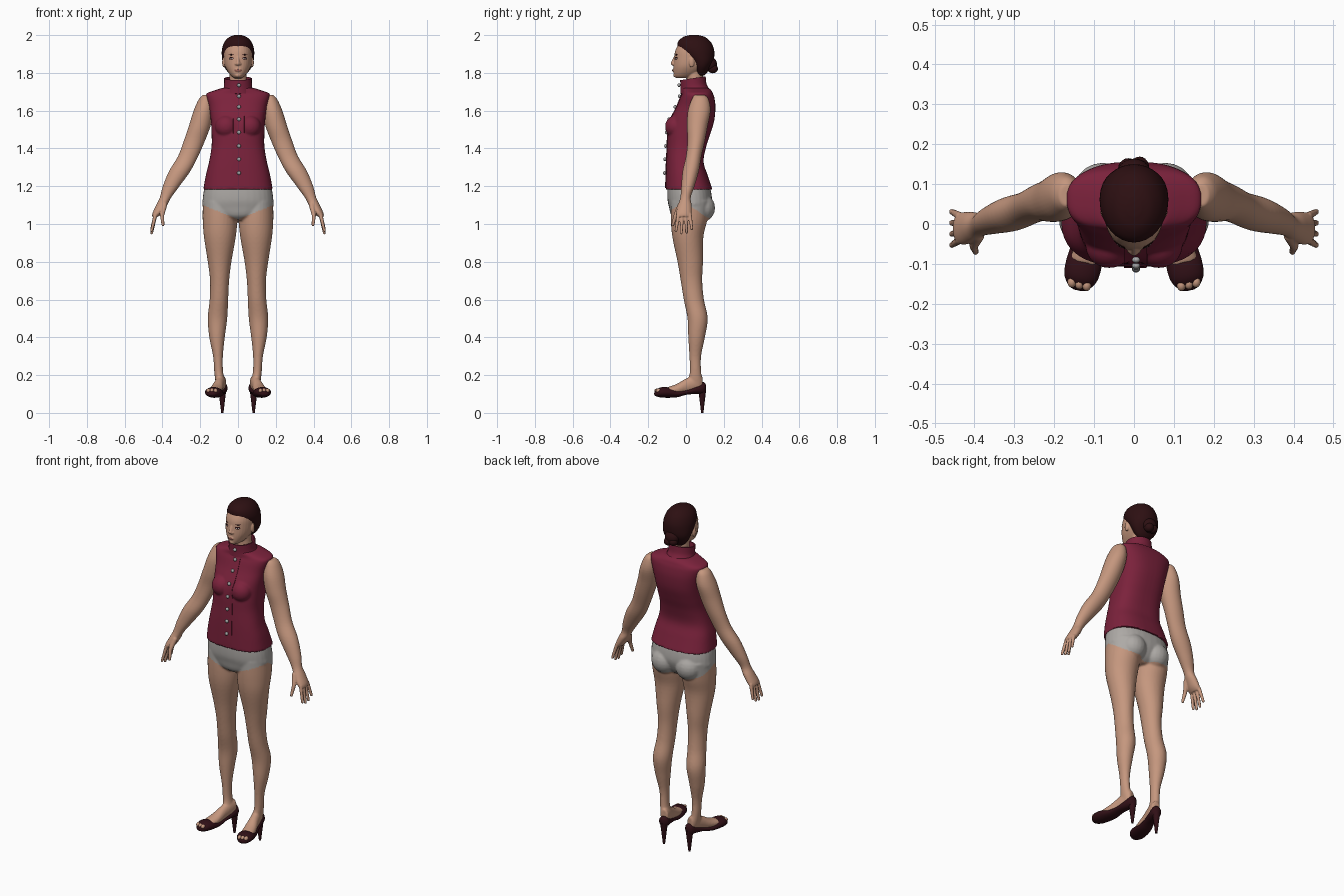
import bpy, bmesh, math
from mathutils import Vector, Matrix

if "Cube" in bpy.data.objects:
    bpy.data.objects.remove(bpy.data.objects["Cube"])


def material(name, r, g, b):
    mat = bpy.data.materials.new(name)
    mat.use_nodes = True
    mat.diffuse_color = (r, g, b, 1)
    shader = next(n for n in mat.node_tree.nodes if n.type == 'BSDF_PRINCIPLED')
    shader.inputs["Base Color"].default_value = (r, g, b, 1)
    shader.inputs["Roughness"].default_value = 0.7
    return mat


SKIN = material("skin", .56, .31, .21)
WINE = material("wine_red_cloth", .2, .016, .045)
HAIR = material("dark_brown_hair", .026, .005, .006)
LEATHER = material("dark_shoe_leather", .03, .005, .008)
GREY = material("grey_cloth", .42, .4, .38)
METAL = material("button_metal", .4, .4, .4)
WHITE = material("eye_white", .6, .55, .52)
LIP = material("lip", .4, .14, .11)


def sym(rings):
    """Rings (half width, low, high, position) centred on x = 0."""
    return [(-w, w, low, high, t) for w, low, high, t in rings]


def loft(bm, rings, power=2.0, sides=32, steps=5, along_y=False, matrix=Matrix(), caps=True):
    """Skin smoothly interpolated rings (x0, x1, low, high, position)."""
    keys = [Vector(r) for r in rings]
    smooth = []
    for i in range(len(keys) - 1):
        a, b, c, d = keys[max(i - 1, 0)], keys[i], keys[i + 1], keys[min(i + 2, len(keys) - 1)]
        for s in range(steps):
            t = s / steps
            smooth.append(b + (c - a) * (t / 2) + (a * 2 - b * 5 + c * 4 - d) * (t * t / 2)
                          + (b * 3 - a - c * 3 + d) * (t ** 3 / 2))
    smooth.append(keys[-1])
    loops = []
    for x0, x1, low, high, pos in smooth:
        loop = []
        for k in range(sides):
            angle = math.tau * k / sides
            c, s = math.cos(angle), math.sin(angle)
            u = (x0 + x1) / 2 + (x1 - x0) / 2 * math.copysign(abs(c) ** (2 / power), c)
            v = (low + high) / 2 + (high - low) / 2 * math.copysign(abs(s) ** (2 / power), s)
            point = Vector((u, pos, v) if along_y else (u, v, pos))
            loop.append(bm.verts.new(matrix @ point))
        loops.append(loop)
    for a, b in zip(loops, loops[1:]):
        for k in range(sides):
            j = (k + 1) % sides
            bm.faces.new((a[k], a[j], b[j], b[k]))
    if caps:
        bm.faces.new(loops[0])
        bm.faces.new(loops[-1])


def ball(bm, centre, size, turn=Matrix()):
    scale = Matrix.Diagonal(Vector(size).to_4d())
    bmesh.ops.create_uvsphere(bm, u_segments=20, v_segments=12, radius=1,
                              matrix=Matrix.Translation(centre) @ turn @ scale)


def limb(bm, a, b, ra, rb):
    a, b = Vector(a), Vector(b)
    turn = (b - a).to_track_quat('Z', 'Y').to_matrix().to_4x4()
    bmesh.ops.create_cone(bm, cap_ends=True, segments=16, radius1=ra, radius2=rb,
                          depth=(b - a).length, matrix=Matrix.Translation((a + b) / 2) @ turn)
    ball(bm, a, (ra, ra, ra))
    ball(bm, b, (rb, rb, rb))


def mirror_x(bm):
    copy = bmesh.ops.duplicate(bm, geom=bm.verts[:] + bm.edges[:] + bm.faces[:])["geom"]
    for v in copy:
        if isinstance(v, bmesh.types.BMVert):
            v.co.x *= -1


def finish(bm, name, mats, voxel=0, solidify=0):
    bmesh.ops.recalc_face_normals(bm, faces=bm.faces[:])
    ob = bpy.data.objects.new(name, bpy.data.meshes.new(name))
    bm.to_mesh(ob.data)
    bm.free()
    bpy.context.collection.objects.link(ob)
    if voxel:
        fuse = ob.modifiers.new("fuse", 'REMESH')
        fuse.mode, fuse.voxel_size = 'VOXEL', voxel
        relax = ob.modifiers.new("relax", 'SMOOTH')
        relax.factor, relax.iterations = .5, 4
    if solidify:
        ob.modifiers.new("thickness", 'SOLIDIFY').thickness = solidify
    bpy.context.view_layer.update()
    if voxel or solidify:
        done = ob.evaluated_get(bpy.context.evaluated_depsgraph_get())
        ob.data = bpy.data.meshes.new_from_object(done)
        ob.modifiers.clear()
    for mat in mats:
        ob.data.materials.append(mat)
    ob.data.shade_smooth()
    if not voxel:
        ob.data.set_sharp_from_angle(angle=math.radians(50))
    bpy.context.view_layer.update()
    return ob


def front_hit(ob, x, z):
    _, place, normal, _ = ob.ray_cast((x, -1, z), (0, 1, 0))
    return place, normal


# Legs, feet and hips; x = 0.083 is the heel and the feet turn outward
FOOT = Matrix.Translation((.083, .085, 0)) @ Matrix.Rotation(math.radians(13), 4, 'Z')
bm = bmesh.new()
loft(bm, [(.065, .112, .015, .088, .13), (.07, .12, .012, .088, .17), (.079, .126, .02, .08, .22),
          (.08, .132, .018, .08, .3), (.07, .152, .012, .1, .4), (.057, .16, .008, .115, .5),
          (.052, .15, -.012, .095, .6), (.047, .148, -.028, .086, .7), (.035, .16, -.045, .09, .8),
          (.012, .18, -.072, .092, .93), (.004, .187, -.08, .112, 1.02), (.01, .186, -.08, .125, 1.12)])
loft(bm, sym([(.022, .12, .2, 0), (.026, .11, .2, -.04), (.028, .1, .18, -.09),
              (.035, .095, .152, -.14), (.036, .095, .136, -.19)]), along_y=True, matrix=FOOT)
ball(bm, (.078, .082, 1.085), (.075, .072, .075))
mirror_x(bm)
loft(bm, sym([(.05, -.05, .08, 1.02), (.13, -.078, .11, 1.045), (.184, -.09, .132, 1.09),
              (.187, -.098, .138, 1.13), (.178, -.098, .128, 1.19), (.16, -.09, .11, 1.22)]), power=2.3)
legs = finish(bm, "legs_and_hips", [SKIN, GREY], voxel=.006)
for face in legs.data.polygons:
    x, y, z = face.center
    rise = max(-.3, min(1, 1.1 - 8 * y))
    face.material_index = int(z > 1.025 + .4 * abs(x) * rise)

# Toes showing in the open shoe tips
bm = bmesh.new()
for x in (-.019, 0, .019):
    ball(bm, FOOT @ Vector((x, -.241, .117)), (.011, .014, .012))
mirror_x(bm)
finish(bm, "toes", [SKIN])

# Shoes with thin heels
bm = bmesh.new()
loft(bm, sym([(.01, .115, .15, .02), (.027, .1, .163, .005), (.03, .1, .145, -.035),
              (.031, .096, .125, -.085), (.039, .083, .12, -.135), (.045, .08, .135, -.185),
              (.042, .082, .135, -.225), (.026, .088, .118, -.25), (.01, .094, .108, -.258)]),
     along_y=True, matrix=FOOT)
bmesh.ops.create_cone(bm, cap_ends=True, segments=16, radius1=.006, radius2=.021, depth=.125,
                      matrix=Matrix.Translation((.083, .086, .0625)))
mirror_x(bm)
finish(bm, "shoes", [LEATHER])

# Arms and hands
bm = bmesh.new()
loft(bm, [(.42, .455, -.048, .026, 1.04), (.4, .452, -.052, .03, 1.06), (.375, .433, -.042, .03, 1.1),
          (.354, .414, -.03, .025, 1.14), (.31, .398, -.025, .045, 1.2), (.252, .365, -.018, .068, 1.28),
          (.21, .317, 0, .082, 1.36), (.175, .287, .008, .1, 1.44), (.145, .26, .005, .115, 1.52),
          (.13, .235, .01, .13, 1.6), (.135, .208, .03, .12, 1.66), (.15, .187, .045, .1, 1.683)])
for i, length in enumerate((.085, .098, .094, .075)):
    base = Vector((.437, -.04 + .02 * i, 1.05))
    tip = base + Vector((.02, -.013 + .008 * i, -length))
    limb(bm, base, tip, .0105, .0075)
limb(bm, (.39, -.03, 1.1), (.402, -.055, 1.045), .015, .011)
limb(bm, (.402, -.055, 1.045), (.397, -.07, .995), .011, .008)
mirror_x(bm)
finish(bm, "arms_and_hands", [SKIN], voxel=.0035)

# Sleeveless vest
bm = bmesh.new()
loft(bm, sym([(.184, -.108, .14, 1.182), (.17, -.106, .114, 1.26), (.153, -.104, .093, 1.33),
              (.14, -.1, .107, 1.41), (.14, -.097, .13, 1.48), (.144, -.084, .15, 1.55),
              (.154, -.05, .156, 1.62), (.167, -.03, .15, 1.67), (.165, -.02, .142, 1.692),
              (.125, -.02, .135, 1.707), (.085, -.02, .12, 1.72)]), power=2.6, sides=48)
for side in (-1, 1):
    ball(bm, (.062 * side, -.055, 1.515), (.06, .056, .06))
vest = finish(bm, "vest", [WINE], voxel=.006)

# Standing collar, higher at the back
bm = bmesh.new()
loft(bm, sym([(.084, -.03, .125, 1.7), (.074, -.029, .109, 1.73), (.073, -.031, .104, 1.772)]), caps=False)
for v in bm.verts:
    v.co.z += .15 * (v.co.y - .04)
collar = finish(bm, "collar", [WINE], solidify=.007)

# Overlapping front flap that follows the vest
bm = bmesh.new()
rows = []
for i in range(31):
    z = 1.19 + .5 * i / 30
    rows.append([bm.verts.new(front_hit(vest, x, z)[0] - Vector((0, .003, 0)))
                 for x in (-.025, -.01, .005, .02, .033)])
for a, b in zip(rows, rows[1:]):
    for k in range(len(a) - 1):
        bm.faces.new((a[k], a[k + 1], b[k + 1], b[k]))
finish(bm, "front_flap", [WINE], solidify=.006)

# Buttons
bm = bmesh.new()
for z in (1.27, 1.343, 1.413, 1.485, 1.555, 1.62, 1.677, 1.735):
    place, _ = front_hit(collar if z > 1.7 else vest, .005, z)
    ball(bm, place - Vector((0, .008, 0)), (.01, .008, .01))
finish(bm, "buttons", [METAL])

# Head, neck, nose and ears
bm = bmesh.new()
loft(bm, sym([(.02, -.052, .02, 1.772), (.037, -.062, .05, 1.785), (.056, -.066, .09, 1.81),
              (.07, -.066, .12, 1.84), (.075, -.063, .138, 1.88), (.073, -.056, .135, 1.92),
              (.06, -.033, .115, 1.96), (.03, 0, .09, 1.985)]), power=2.2)
loft(bm, sym([(.055, .005, .1, 1.7), (.046, .005, .09, 1.77), (.046, 0, .09, 1.84)]))
limb(bm, (0, -.058, 1.883), (0, -.069, 1.85), .007, .0115)
for side in (-1, 1):
    ball(bm, (.01 * side, -.064, 1.847), (.008, .01, .007))
    ball(bm, (.076 * side, .03, 1.855), (.008, .014, .026))
ball(bm, (0, -.062, 1.814), (.018, .01, .01))
ball(bm, (0, -.055, 1.788), (.017, .012, .012))
head = finish(bm, "head", [SKIN], voxel=.003)

# Hair drawn back into a bun
bm = bmesh.new()
loft(bm, sym([(.03, .06, .095, 1.785), (.05, .05, .11, 1.8), (.072, .035, .13, 1.83),
              (.082, .015, .145, 1.86), (.086, -.02, .15, 1.895), (.084, -.044, .147, 1.93),
              (.071, -.042, .13, 1.965), (.046, -.015, .1, 1.99), (.018, .02, .065, 2)]))
ball(bm, (0, .128, 1.845), (.042, .036, .04))
ball(bm, (.014, .142, 1.822), (.024, .027, .024))
ball(bm, (-.014, .138, 1.826), (.026, .027, .024))
finish(bm, "hair", [HAIR])


def decals(name, mat, spots):
    """Thin ovals on the face: x, z, half width, thickness, half height."""
    bm = bmesh.new()
    for x, z, wide, thick, tall in spots:
        for px in {x, -x}:
            place, normal = front_hit(head, px, z)
            right = Vector((0, 0, 1)).cross(normal).normalized()
            turn = Matrix((right, normal, normal.cross(right))).transposed().to_4x4()
            ball(bm, place, (wide, thick, tall), turn)
    finish(bm, name, [mat])


# Painted face details
decals("eye_outlines_and_brows", HAIR, [(.035, 1.877, .015, .002, .007), (.036, 1.896, .017, .002, .0028)])
decals("eye_whites", WHITE, [(.035, 1.876, .012, .003, .0045)])
decals("irises", HAIR, [(.035, 1.876, .005, .004, .005)])
decals("lips", LIP, [(0, 1.813, .018, .0025, .0065)])
